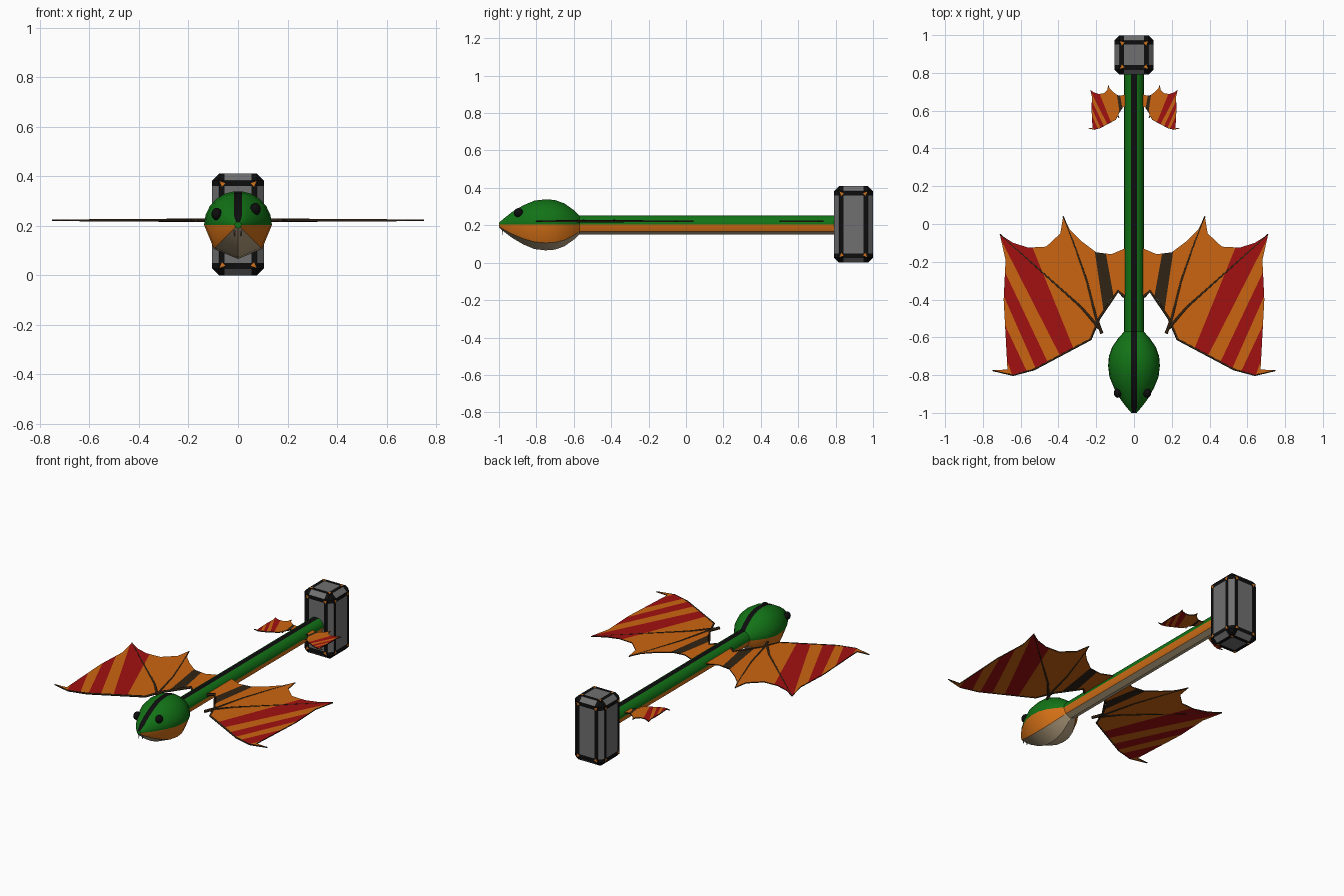
import bpy, bmesh, math
from mathutils import Vector

cube = bpy.data.objects.get("Cube")
if cube:
    bpy.data.objects.remove(cube)


def material(name, rgb):
    m = bpy.data.materials.new(name)
    m.use_nodes = True
    m.diffuse_color = (*rgb, 1)
    m.node_tree.nodes["Principled BSDF"].inputs["Base Color"].default_value = (*rgb, 1)
    return m


GREEN = material("scale green", (0.006, 0.17, 0.008))
BLACK = material("black", (0.004, 0.004, 0.004))
ORANGE = material("flank orange", (0.65, 0.16, 0.008))
BEIGE = material("belly beige", (0.5, 0.38, 0.23))
WING = material("wing orange", (0.6, 0.13, 0.006))
RED = material("stripe red", (0.36, 0.005, 0.005))
BROWN = material("dark brown", (0.03, 0.017, 0.007))
GREY = material("panel grey", (0.16, 0.16, 0.16))

AXIS_Z = 0.203


def make_object(name, bm, mats):
    mesh = bpy.data.meshes.new(name)
    bm.to_mesh(mesh)
    bm.free()
    obj = bpy.data.objects.new(name, mesh)
    bpy.context.collection.objects.link(obj)
    for m in mats:
        mesh.materials.append(m)
    return obj


def smooth(obj, degrees):
    bpy.ops.object.select_all(action="DESELECT")
    obj.select_set(True)
    bpy.context.view_layer.objects.active = obj
    bpy.ops.object.shade_smooth_by_angle(angle=math.radians(degrees))


# Head and handle: one cross-section swept along y, round above and faceted below
def section(y, r):
    edge = math.degrees(math.acos(min(0.6, 0.016 / r)))
    upper = [edge * i / 5 for i in range(6)]
    angles = upper + [180 - a for a in reversed(upper)] + [225, 270, 315]
    return [(r * math.cos(math.radians(a)), y, AXIS_Z + r * math.sin(math.radians(a)))
            for a in angles]


def sweep(name, stations):
    bm = bmesh.new()
    rings = [[bm.verts.new(p) for p in section(y, r)] for y, r in stations]
    n = len(rings[0])
    for a, b in zip(rings, rings[1:]):
        for i in range(n):
            j = (i + 1) % n
            f = bm.faces.new((a[i], a[j], b[j], b[i]))
            # green back with a black stripe, orange flanks, beige belly
            f.material_index = 1 if i == 5 else 0 if i < 11 else 2 if i in (11, n - 1) else 3
    bm.faces.new(rings[0])
    bm.faces.new(rings[-1])
    bmesh.ops.recalc_face_normals(bm, faces=bm.faces)
    obj = make_object(name, bm, (GREEN, BLACK, ORANGE, BEIGE))
    smooth(obj, 32)


sweep("head", [(-1, 0.014), (-0.97, 0.04), (-0.93, 0.07), (-0.87, 0.105), (-0.81, 0.13),
               (-0.75, 0.137), (-0.7, 0.133), (-0.65, 0.115), (-0.6, 0.08), (-0.57, 0.052)])
sweep("handle", [(-0.6, 0.052), (0.82, 0.052)])

# Eyes
for side, x, z in (("right", -0.086, 0.247), ("left", 0.07, 0.267)):
    bpy.ops.mesh.primitive_uv_sphere_add(segments=16, ring_count=10, radius=0.025,
                                         location=(x, -0.895, z))
    eye = bpy.context.object
    eye.name = side + "_eye"
    eye.scale.x = 0.85
    eye.data.materials.append(BLACK)
    smooth(eye, 60)

# Fangs
for side, x in (("right", -0.014), ("left", 0.012)):
    bpy.ops.mesh.primitive_cone_add(vertices=6, radius1=0.006, radius2=0, depth=0.05,
                                    location=(x, -0.98, 0.172), rotation=(math.pi, 0, 0))
    bpy.context.object.name = side + "_fang"
    bpy.context.object.data.materials.append(GREY)

# Hammer block: chamfered box cut into panels, frames and edge strips
HALF = Vector((0.104, 0.104, 0.205))
CENTRE = Vector((0, 0.895, 0.205))
CHAMFER, BORDER = 0.027, 0.05
inner = HALF - Vector((BORDER,) * 3)
bm = bmesh.new()
bmesh.ops.create_cube(bm, size=2)
bmesh.ops.scale(bm, vec=HALF, verts=bm.verts)
bmesh.ops.bevel(bm, geom=bm.edges[:], offset=CHAMFER, segments=1, affect="EDGES")
for axis in range(3):
    for sign in (-1, 1):
        normal = Vector((0, 0, 0))
        normal[axis] = sign
        bmesh.ops.bisect_plane(bm, geom=bm.verts[:] + bm.edges[:] + bm.faces[:],
                               plane_co=normal * inner[axis], plane_no=normal)
for f in bm.faces:
    c = f.calc_center_median()
    inside = sum(abs(c[i]) < inner[i] for i in range(3))
    flat = max(abs(v) for v in f.normal) > 0.9
    f.material_index = 1 if inside == 2 or (inside == 1 and not flat) else 0
bmesh.ops.translate(bm, vec=CENTRE, verts=bm.verts)
make_object("hammer_block", bm, (BLACK, GREY))

# Orange corner studs on every face of the block
bm = bmesh.new()
for axis in range(3):
    u, v = (axis + 1) % 3, (axis + 2) % 3
    for s in (-1, 1):
        for su in (-1, 1):
            for sv in (-1, 1):
                corners = []
                for du, dv in ((0.023, 0.023), (0, 0.014), (0.014, 0)):
                    p = Vector((0, 0, 0))
                    p[axis] = s * (HALF[axis] + 0.002)
                    p[u] = su * (inner[u] + du - 0.003)
                    p[v] = sv * (inner[v] + dv - 0.003)
                    corners.append(bm.verts.new(p + CENTRE))
                f = bm.faces.new(corners)
                f.normal_update()
                if f.normal[axis] * s < 0:
                    f.normal_flip()
make_object("corner_studs", bm, (ORANGE,))

# Wing outline, stripe boundaries and spines, drawn for the left side
OUTLINE = [(0, -0.13), (0.05, -0.13), (0.12, -0.16), (0.2, -0.15), (0.28, -0.09), (0.34, -0.03),
           (0.375, 0.04), (0.39, -0.05), (0.465, -0.12), (0.56, -0.125), (0.64, -0.1),
           (0.71, -0.055), (0.68, -0.19), (0.69, -0.4), (0.67, -0.77), (0.75, -0.775),
           (0.64, -0.8), (0.53, -0.77), (0.23, -0.61), (0.2, -0.54), (0.175, -0.58),
           (0.185, -0.49), (0.125, -0.4), (0.085, -0.355), (0.05, -0.385), (0, -0.385)]
LINES = [((0.535, -0.13), (0.32, -0.66)), ((0.68, -0.13), (0.39, -0.7)),
         ((0.69, -0.24), (0.455, -0.735)), ((0.69, -0.38), (0.52, -0.765)),
         ((0.69, -0.52), (0.565, -0.785)), ((0.69, -0.67), (0.645, -0.8))]
BAND = [((0.15, -0.15), (0.105, -0.4)), ((0.207, -0.15), (0.17, -0.4))]
SPINES = [[(0.17, -0.58), (0.2, -0.5), (0.25, -0.3), (0.32, -0.1), (0.375, 0.04)],
          [(0.185, -0.55), (0.28, -0.44), (0.47, -0.27), (0.71, -0.055)],
          [(0.05, -0.385), (0.085, -0.355), (0.185, -0.5), (0.23, -0.61), (0.53, -0.77),
           (0.64, -0.8), (0.75, -0.775)]]


def side_of(line, x, y):
    (ax, ay), (bx, by) = line
    return (x - ax) * (ay - by) - (y - ay) * (ax - bx) > 0


def wing_pair(name, scale, dx, dy, z):
    def place(x, y):
        return (dx + scale * x, dy + scale * y, z)

    bm = bmesh.new()
    bm.faces.new([bm.verts.new((x, y, 0)) for x, y in OUTLINE])
    bmesh.ops.triangulate(bm, faces=bm.faces[:])
    for (ax, ay), (bx, by) in LINES + BAND:
        bmesh.ops.bisect_plane(bm, geom=bm.verts[:] + bm.edges[:] + bm.faces[:],
                               plane_co=(ax, ay, 0), plane_no=(ay - by, bx - ax, 0))
    for f in bm.faces:
        x, y, _ = f.calc_center_median()
        stripes = sum(side_of(line, x, y) for line in LINES)
        in_band = y > -0.42 and sum(side_of(line, x, y) for line in BAND) == 1
        f.material_index = 2 if in_band else stripes % 2
    bmesh.ops.recalc_face_normals(bm, faces=bm.faces)
    for v in bm.verts:
        v.co = place(v.co.x, v.co.y)
    wing = make_object(name + "_membrane", bm, (WING, RED, BROWN))
    solid = wing.modifiers.new("thickness", "SOLIDIFY")
    solid.thickness, solid.offset, solid.material_offset_rim = 0.006, 0, 2
    wing.modifiers.new("mirror", "MIRROR")

    curve = bpy.data.curves.new(name + "_spines", "CURVE")
    curve.dimensions = "3D"
    curve.bevel_depth, curve.bevel_resolution = 0.009 * scale, 1
    curve.use_fill_caps = True
    for path in SPINES:
        spline = curve.splines.new("POLY")
        spline.points.add(len(path) - 1)
        for i, (point, (x, y)) in enumerate(zip(spline.points, path)):
            point.co = (*place(x, y), 1)
            point.radius = 1 - 0.6 * i / (len(path) - 1)
    curve.materials.append(BROWN)
    spines = bpy.data.objects.new(name + "_spines", curve)
    bpy.context.collection.objects.link(spines)
    spines.modifiers.new("mirror", "MIRROR")


wing_pair("front_wings", 1, 0, 0, 0.222)
wing_pair("tail_wings", 0.28, 0.032, 0.724, 0.222)
